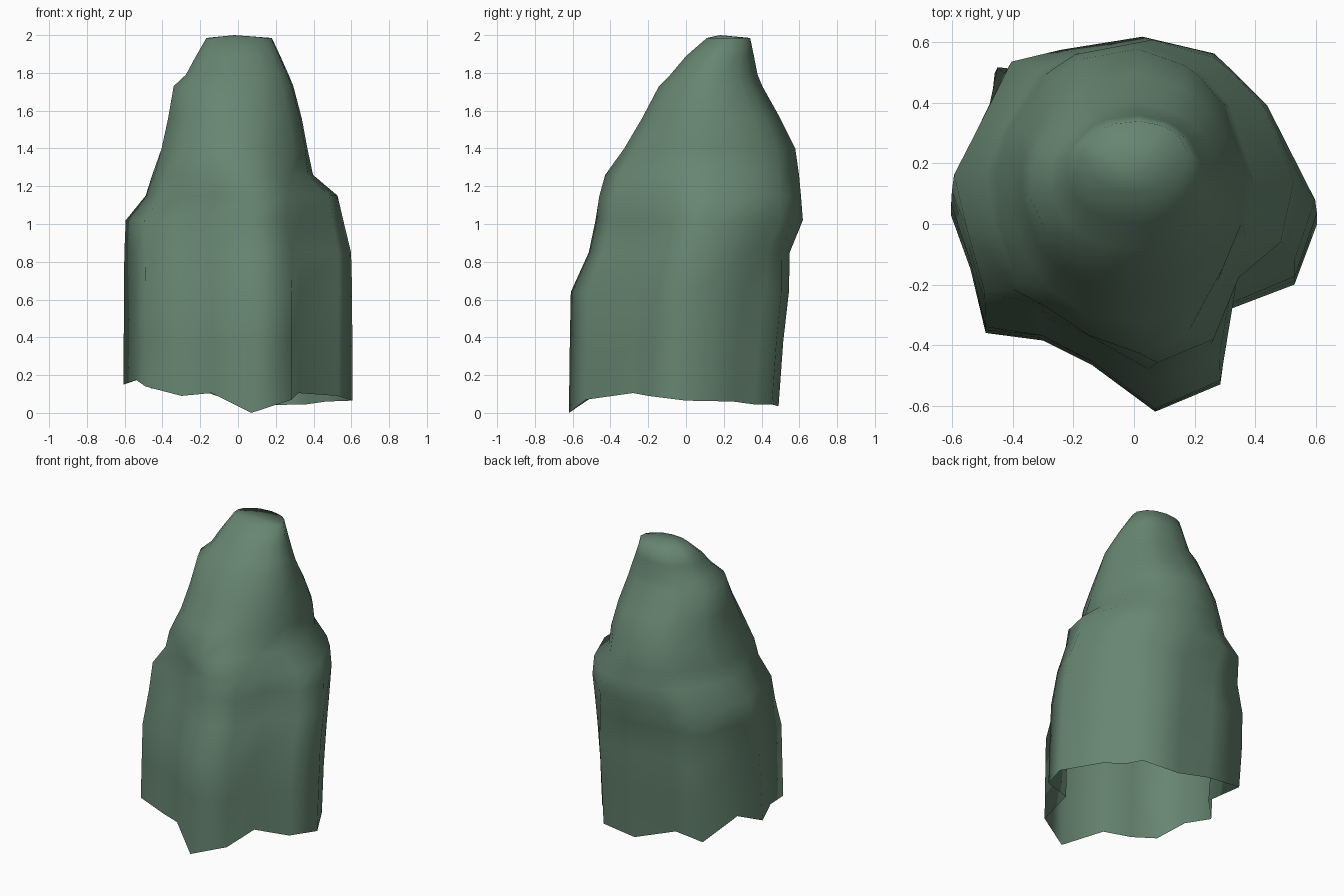
import bpy, bmesh, math

green = bpy.data.materials.new("grey green cloth")
green.diffuse_color = (0.135, 0.235, 0.165, 1)

# Hem outline with its folds: x, y, z, counter-clockwise from the front point
HEM = [(0.07, -0.62, 0.0), (0.285, -0.53, 0.07), (0.32, -0.28, 0.105),
       (0.53, -0.20, 0.09), (0.605, 0.0, 0.065), (0.465, 0.25, 0.06),
       (0.36, 0.36, 0.045), (0.31, 0.455, 0.045), (0.05, 0.49, 0.035),
       (-0.23, 0.44, 0.13), (-0.46, 0.475, 0.13), (-0.49, 0.14, 0.19),
       (-0.605, 0.03, 0.15), (-0.54, -0.15, 0.175), (-0.49, -0.36, 0.14),
       (-0.30, -0.385, 0.09), (-0.14, -0.465, 0.105)]

# Rings up the cloth: z, left, right, front, back, strength of the folds
RINGS = [(0.38, -0.605, 0.605, -0.615, 0.515, 1.0),
         (0.64, -0.605, 0.605, -0.61, 0.545, 0.95),
         (0.85, -0.605, 0.60, -0.515, 0.55, 0.8),
         (1.02, -0.60, 0.56, -0.48, 0.62, 0.6),
         (1.15, -0.495, 0.53, -0.46, 0.61, 0.42),
         (1.26, -0.46, 0.40, -0.43, 0.60, 0.15),
         (1.40, -0.41, 0.37, -0.33, 0.58, 0.0),
         (1.56, -0.375, 0.34, -0.235, 0.50, 0.0),
         (1.73, -0.345, 0.295, -0.145, 0.405, 0.0),
         (1.79, -0.28, 0.27, -0.085, 0.38, 0.0),
         (1.89, -0.225, 0.225, 0.0, 0.36, 0.0),
         (1.985, -0.17, 0.18, 0.11, 0.34, 0.0)]

bm = bmesh.new()
loops = [[bm.verts.new(p) for p in HEM]]
for z, left, right, front, back, fold in RINGS:
    loop = []
    for x, y, _ in HEM:
        # blend the folded outline into a plain oval, sooner at the back
        u, v = x / 0.605, (y + 0.065) / 0.555
        a = math.atan2(v, u)
        f = fold ** (0.6 if v < 0 else 2.2)
        u = f * u + (1 - f) * math.cos(a)
        v = f * v + (1 - f) * math.sin(a)
        loop.append(bm.verts.new(((left + right) / 2 + u * (right - left) / 2,
                                  (front + back) / 2 + v * (back - front) / 2, z)))
    loops.append(loop)

# Skin the rings and close the crown; the bottom stays open
n = len(HEM)
for low, high in zip(loops, loops[1:]):
    for i in range(n):
        j = (i + 1) % n
        bm.faces.new((low[i], low[j], high[j], high[i]))
crown = bm.verts.new((-0.02, 0.18, 2.0))
for i in range(n):
    bm.faces.new((loops[-1][i], loops[-1][(i + 1) % n], crown))
for f in bm.faces:
    f.smooth = True

mesh = bpy.data.meshes.new("draped_cloth")
bm.to_mesh(mesh)
bm.free()
mesh.materials.append(green)
cloth = bpy.data.objects.new("draped_cloth", mesh)
bpy.context.collection.objects.link(cloth)
